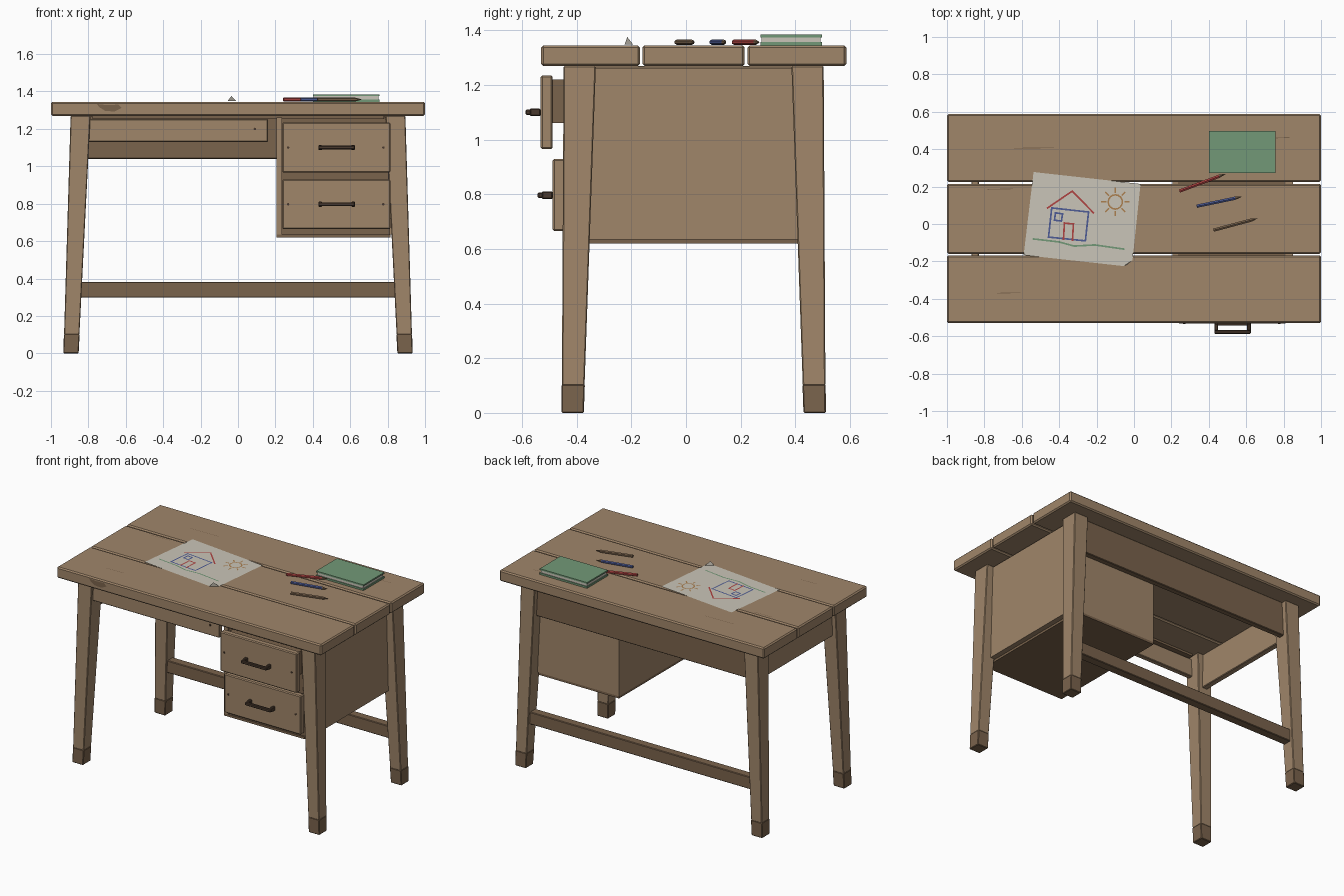
import bpy, bmesh, math
from mathutils import Vector, Matrix

cube = bpy.data.objects.get("Cube")
if cube:
    bpy.data.objects.remove(cube, do_unlink=True)


def material(name, rgb):
    lin = [((c / 255 + 0.055) / 1.055) ** 2.4 for c in rgb] + [1]
    m = bpy.data.materials.new(name)
    m.use_nodes = True
    m.diffuse_color = lin
    m.node_tree.nodes["Principled BSDF"].inputs["Base Color"].default_value = lin
    return m


WOOD = material("wood", (160, 134, 106))
DARK = material("dark wood", (122, 99, 76))
METAL = material("dark handle", (74, 58, 46))
PAPER = material("paper", (202, 197, 184))
GREEN = material("green", (114, 153, 119))
RED = material("red", (176, 68, 66))
BLUE = material("blue", (78, 92, 150))
SUN = material("sun orange", (172, 128, 80))

TOP = 1.345


def finish(name, bm, mat, bevel=0):
    bmesh.ops.recalc_face_normals(bm, faces=bm.faces)
    me = bpy.data.meshes.new(name)
    bm.to_mesh(me)
    bm.free()
    me.materials.append(mat)
    ob = bpy.data.objects.new(name, me)
    bpy.context.collection.objects.link(ob)
    if bevel:
        mod = ob.modifiers.new("edge", "BEVEL")
        mod.width, mod.segments = bevel, 1
    return ob


def box(name, x, y, z, mat, bevel=0.004):
    """Box from (low, high) pairs."""
    bm = bmesh.new()
    bmesh.ops.create_cube(bm, size=1)
    for v in bm.verts:
        v.co = [a + (b - a) * (c + 0.5) for (a, b), c in zip((x, y, z), v.co)]
    return finish(name, bm, mat, bevel)


def sheet(name, polys, mat):
    bm = bmesh.new()
    for p in polys:
        bm.faces.new([bm.verts.new(c) for c in p])
    ob = finish(name, bm, mat)
    return ob


def stroke(name, lines, mat, z, width=0.009):
    """Flat drawn lines along lists of points."""
    quads = []
    for pts in lines:
        for a, b in zip(pts, pts[1:]):
            a, b = Vector(a), Vector(b)
            d = (b - a).normalized() * width / 2
            n = Vector((-d.y, d.x))
            quads.append([(*p, z) for p in (a - d - n, b + d - n, b + d + n, a - d + n)])
    return sheet(name, quads, mat)


# Table top of three planks
for label, y in (("front", (-0.53, -0.168)), ("middle", (-0.16, 0.215)), ("back", (0.225, 0.587))):
    box(label + "_plank", (-1, 1), y, (1.27, TOP), WOOD, 0.008)


# Tapered, splayed legs with dark feet
def leg_part(name, sx, sy, z0, z1, mat, grow=0):
    bm = bmesh.new()
    bmesh.ops.create_cube(bm, size=2)
    for v in bm.verts:
        z = z1 if v.co.z > 0 else z0
        t = z / 1.27
        half_x, half_y = 0.04 + 0.013 * t + grow, 0.04 + 0.019 * t + grow
        v.co = (sx * (0.893 - 0.051 * t) + v.co.x * half_x,
                0.028 + sy * (0.443 - 0.026 * t) + v.co.y * half_y, z)
    finish(name, bm, mat, 0.004)


for sx, side in ((-1, "right"), (1, "left")):
    for sy, end in ((-1, "front"), (1, "back")):
        leg_part(f"{end}_{side}_leg", sx, sy, 0.1, 1.27, WOOD)
        leg_part(f"{end}_{side}_foot", sx, sy, 0, 0.104, DARK, 0.001)

# Rails between the legs
box("back_apron", (-0.82, 0.82), (0.43, 0.47), (1.04, 1.27), DARK)
box("side_apron", (-0.87, -0.83), (-0.36, 0.42), (1.04, 1.27), WOOD)
box("front_apron", (-0.81, 0.16), (-0.43, -0.395), (1.13, 1.252), WOOD)
box("front_rail", (-0.78, 0.78), (-0.42, -0.37), (1.256, 1.27), DARK, 0)
box("back_stretcher", (-0.85, 0.85), (0.43, 0.49), (0.298, 0.382), DARK)

# Drawer cabinet
box("cabinet_inner_side", (0.205, 0.235), (-0.445, 0.43), (0.635, 1.262), WOOD, 0)
box("cabinet_outer_side", (0.81, 0.85), (-0.37, 0.43), (0.635, 1.262), WOOD, 0)
box("cabinet_body", (0.235, 0.812), (-0.435, 0.425), (0.635, 1.255), DARK, 0)
box("cabinet_back", (0.235, 0.81), (0.42, 0.43), (0.635, 1.262), WOOD, 0)
box("cabinet_bottom", (0.205, 0.815), (-0.445, 0.43), (0.62, 0.636), DARK, 0)


# Drawers with bar handles and nails
def nail(name, x, y, z):
    bm = bmesh.new()
    bmesh.ops.create_cone(bm, cap_ends=True, segments=8, radius1=0.007, radius2=0.007, depth=0.006,
                          matrix=Matrix.Translation((x, y, z)) @ Matrix.Rotation(math.pi / 2, 4, "X"))
    finish(name, bm, METAL)


for label, y, z0, z1, zh in (("upper", -0.532, 0.966, 1.235, 1.1), ("lower", -0.488, 0.665, 0.93, 0.797)):
    box(label + "_drawer_front", (0.237, 0.815), (y, y + 0.044), (z0, z1), WOOD, 0.006)
    box(label + "_drawer_box", (0.265, 0.79), (y + 0.04, -0.43), (z0 + 0.095, z1 - 0.015), DARK, 0)
    box(label + "_handle_bar", (0.43, 0.625), (y - 0.055, y - 0.035), (zh - 0.01, zh + 0.01), METAL)
    for i, x in enumerate((0.43, 0.605)):
        box(f"{label}_handle_post_{i}", (x, x + 0.02), (y - 0.04, y), (zh - 0.014, zh + 0.014), METAL)
    for i, x in enumerate((0.268, 0.777)):
        nail(f"{label}_drawer_nail_{i}", x, y, zh)
nail("apron_nail", 0.09, -0.431, 1.2)

# Wear marks on the planks
chip = [(-0.755, 1.333), (-0.7, 1.327), (-0.64, 1.33), (-0.622, 1.312), (-0.66, 1.293), (-0.71, 1.296), (-0.74, 1.315)]
sheet("chipped_edge", [[(x, -0.531, z) for x, z in chip]], DARK)
marks = ((-0.64, -0.43, 0.405), (-0.78, -0.65, 0.185), (-0.73, -0.61, -0.37), (0.76, 0.83, 0.46))
stroke("plank_scratches", [[(a, y), (b, y + 0.003)] for a, b, y in marks], DARK, TOP + 0.001, 0.004)

# Paper sheet with one corner turned up
z = TOP + 0.003
cut = [(-0.056, -0.225, z), (-0.008, -0.193, z)]
sheet("paper_sheet", [[(-0.59, -0.166, z), cut[0], cut[1], (0.035, 0.214, z), (-0.537, 0.278, z)]], PAPER)
sheet("paper_curl", [[cut[0], cut[1], (-0.035, -0.215, 1.376)]], PAPER)

# Child's drawing of a house
z += 0.0015
walls = [(-0.44, 0.086), (-0.243, 0.064), (-0.26, -0.09), (-0.457, -0.07)]
window = [(-0.42, 0.06), (-0.382, 0.054), (-0.388, 0.016), (-0.425, 0.02)]
roof = [(-0.462, 0.086), (-0.33, 0.176), (-0.217, 0.06)]
door = [(-0.377, -0.08), (-0.372, 0.005), (-0.324, 0), (-0.329, -0.086)]
ground = [(-0.537, -0.08), (-0.4, -0.096), (-0.32, -0.118), (-0.21, -0.112), (-0.056, -0.134)]
stroke("drawn_walls", [walls + walls[:1], window + window[:1]], BLUE, z)
stroke("drawn_roof_and_door", [roof, door], RED, z + 0.0005)
stroke("drawn_ground", [ground], GREEN, z)


def around(r, k, n):
    a = 2 * math.pi * k / n
    return (-0.1 + r * math.cos(a), 0.118 + r * math.sin(a))


rays = [[around(0.052, k, 8), around(0.072, k, 8)] for k in range(8)]
stroke("drawn_sun", [[around(0.038, k, 16) for k in range(17)]] + rays, SUN, z, 0.008)


# Six-sided pencils
def pencil(name, a, b, mat):
    a, b = Vector((*a, TOP + 0.012)), Vector((*b, TOP + 0.012))
    d = b - a
    turn = d.to_track_quat("Z", "Y").to_matrix().to_4x4()
    for part, s, e, r, m in (("body", 0, 0.86, 0.01, mat), ("tip", 0.86, 1, 0.001, DARK)):
        bm = bmesh.new()
        bmesh.ops.create_cone(bm, cap_ends=True, segments=6, radius1=0.01, radius2=r,
                              depth=d.length * (e - s),
                              matrix=Matrix.Translation(a + d * (s + e) / 2) @ turn)
        finish(f"{name}_{part}", bm, m)


pencil("red_pencil", (0.243, 0.176), (0.49, 0.268), RED)
pencil("blue_pencil", (0.335, 0.095), (0.575, 0.145), BLUE)
pencil("brown_pencil", (0.425, -0.033), (0.66, 0.03), DARK)

# Closed notebook
box("book_bottom_cover", (0.4, 0.757), (0.272, 0.497), (TOP, TOP + 0.012), GREEN, 0)
box("book_pages", (0.405, 0.752), (0.277, 0.492), (TOP + 0.012, TOP + 0.03), PAPER, 0)
box("book_top_cover", (0.4, 0.757), (0.272, 0.497), (TOP + 0.03, TOP + 0.04), GREEN, 0)
